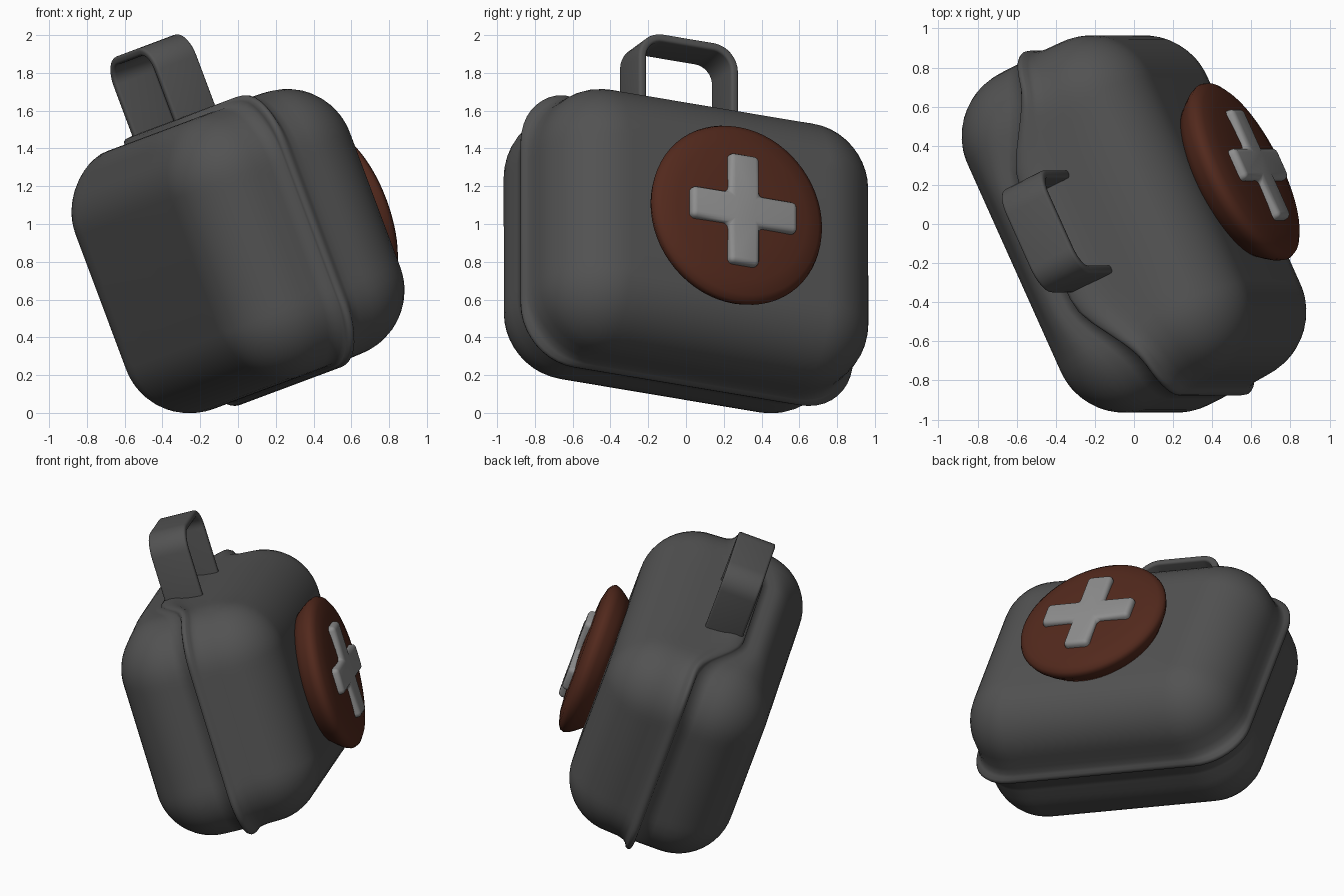
import bpy, bmesh, math
from mathutils import Vector, Matrix

if "Cube" in bpy.data.objects:
    bpy.data.objects.remove(bpy.data.objects["Cube"])

# Tilted frame: local x = depth (badge side), y = width, z = height
n = Vector((0.84, 0.43, 0.315)).normalized()
h = Vector((-0.35, 0, 0.937))
h = (h - n * h.dot(n)).normalized()
w = h.cross(n)
FRAME = Matrix.Translation((0, 0, 0.857)) @ Matrix((n, w, h)).transposed().to_4x4()


def material(name, rgb):
    m = bpy.data.materials.new(name)
    m.diffuse_color = (*rgb, 1)
    m.use_nodes = True
    m.node_tree.nodes["Principled BSDF"].inputs["Base Color"].default_value = m.diffuse_color
    return m


DARK = material("dark_grey", (0.085, 0.085, 0.085))
RED = material("brown_red", (0.085, 0.022, 0.012))
PALE = material("pale_grey", (0.27, 0.27, 0.27))


def loft(name, rings, mat, offset=(0, 0, 0), bevel=0):
    """Skin a list of equal-length rings and place the part in the tilted frame."""
    bm = bmesh.new()
    vr = [[bm.verts.new(p) for p in r] for r in rings]
    k = len(vr[0])
    for a, b in zip(vr, vr[1:]):
        for j in range(k):
            bm.faces.new((a[j], a[(j + 1) % k], b[(j + 1) % k], b[j]))
    bm.faces.new(vr[0])
    bm.faces.new(vr[-1])
    bmesh.ops.recalc_face_normals(bm, faces=bm.faces)
    me = bpy.data.meshes.new(name)
    bm.to_mesh(me)
    bm.free()
    me.materials.append(mat)
    ob = bpy.data.objects.new(name, me)
    bpy.context.collection.objects.link(ob)
    ob.matrix_world = FRAME @ Matrix.Translation(offset)
    for f in me.polygons:
        f.use_smooth = True
    if bevel:
        m = ob.modifiers.new("round", "BEVEL")
        m.width, m.segments, m.limit_method = bevel, 4, "ANGLE"
        m.angle_limit = math.radians(35)
    return ob


def rounded(x, hw, hh, r, steps=10, side=16):
    """Rounded rectangle at depth x, with extra points along the straight sides."""
    pts = []
    for q, (sy, sz) in enumerate(((1, 1), (-1, 1), (-1, -1), (1, -1))):
        for s in range(steps + 1):
            t = math.pi / 2 * (q + s / steps)
            pts.append(Vector((x, sy * (hw - r) + r * math.cos(t), sz * (hh - r) + r * math.sin(t))))
    out = []
    for i, p in enumerate(pts):
        out.append(p)
        if i % (steps + 1) == steps:
            nxt = pts[(i + 1) % len(pts)]
            out += [p.lerp(nxt, j / side) for j in range(1, side)]
    return out


def sweep_back(p):
    """On the top side the lip widens and swings back to carry the handle."""
    if p.z < 0.3:
        return p
    t = min(max((0.80 - abs(p.y)) / 0.48, 0), 1)
    f = t * t * (3 - 2 * t) * min((p.z - 0.3) / 0.3, 1)
    knots = ((-0.45, -0.45), (-0.01, -0.225), (0.055, -0.06), (0.35, 0.35))
    for (x0, y0), (x1, y1) in zip(knots, knots[1:]):
        if x0 <= p.x <= x1:
            goal = y0 + (y1 - y0) * (p.x - x0) / (x1 - x0)
            return Vector((p.x + (goal - p.x) * f, p.y, p.z))
    return p


# Case shell with the rim as a lip around the middle
A, B, C, R = 0.54, 0.945, 0.738, 0.36
prof = []
for i in range(13):
    t = math.pi / 2 * i / 12
    prof.append((-A + R * (1 - math.cos(t)), -R * (1 - math.sin(t))))
front = [(-x, o) for x, o in reversed(prof)]
rim = [(-0.10, 0.0), (-0.015, 0.0), (-0.012, 0.016), (-0.004, 0.025), (0.012, 0.029),
       (0.028, 0.025), (0.042, 0.014), (0.06, 0.007), (0.10, 0.002)]
rings = []
for x, o in prof + rim + front:
    corner = max(R + o, 0.03) if o <= 0 else R - 2 * o
    rings.append([sweep_back(p) for p in rounded(x, B + o, C + o, corner)])
loft("case", rings, DARK)

# Strap handle: rectangular section swept along an arch
G, TOP, RAD, T, S, NH = 0.27, 1.168, 0.12, 0.022, 0.125, -0.085
path = [(G, 0.68, 0.0)]
for k in range(2):
    for s in range(9):
        t = math.pi / 2 * (k + s / 8)
        sgn = 1 if k == 0 else -1
        path.append((sgn * (G - RAD) + RAD * math.cos(t), TOP - RAD + RAD * math.sin(t), t))
path.append((-G, 0.68, math.pi))
rings = []
for y, z, t in path:
    c, s = math.cos(t), math.sin(t)
    rings.append([(NH + dx, y + dr * c, z + dr * s)
                  for dx, dr in ((-S, -T), (S, -T), (S, T), (-S, T))])
loft("handle", rings, DARK, bevel=0.016)

# Round badge with soft edge
SHIFT = (0.035, -0.015, -0.02)
rings = []
for x, r in ((0.49, 0.42), (0.54, 0.46), (0.58, 0.488), (0.615, 0.50), (0.64, 0.49),
             (0.66, 0.46), (0.68, 0.38), (0.69, 0.24), (0.695, 0.05)):
    rings.append([(x, r * math.cos(a * math.tau / 64), r * math.sin(a * math.tau / 64))
                  for a in range(64)])
loft("badge", rings, RED, SHIFT)

# Raised cross
L, H = 0.31, 0.088
quarter = [(L, -H), (L, H), (H, H)]
outline = []
for q in range(4):
    c, s = round(math.cos(q * math.pi / 2)), round(math.sin(q * math.pi / 2))
    outline += [(y * c - z * s, y * s + z * c) for y, z in quarter]
loft("cross", [[(x, y, z) for y, z in outline] for x in (0.62, 0.727)], PALE, SHIFT, bevel=0.03)
